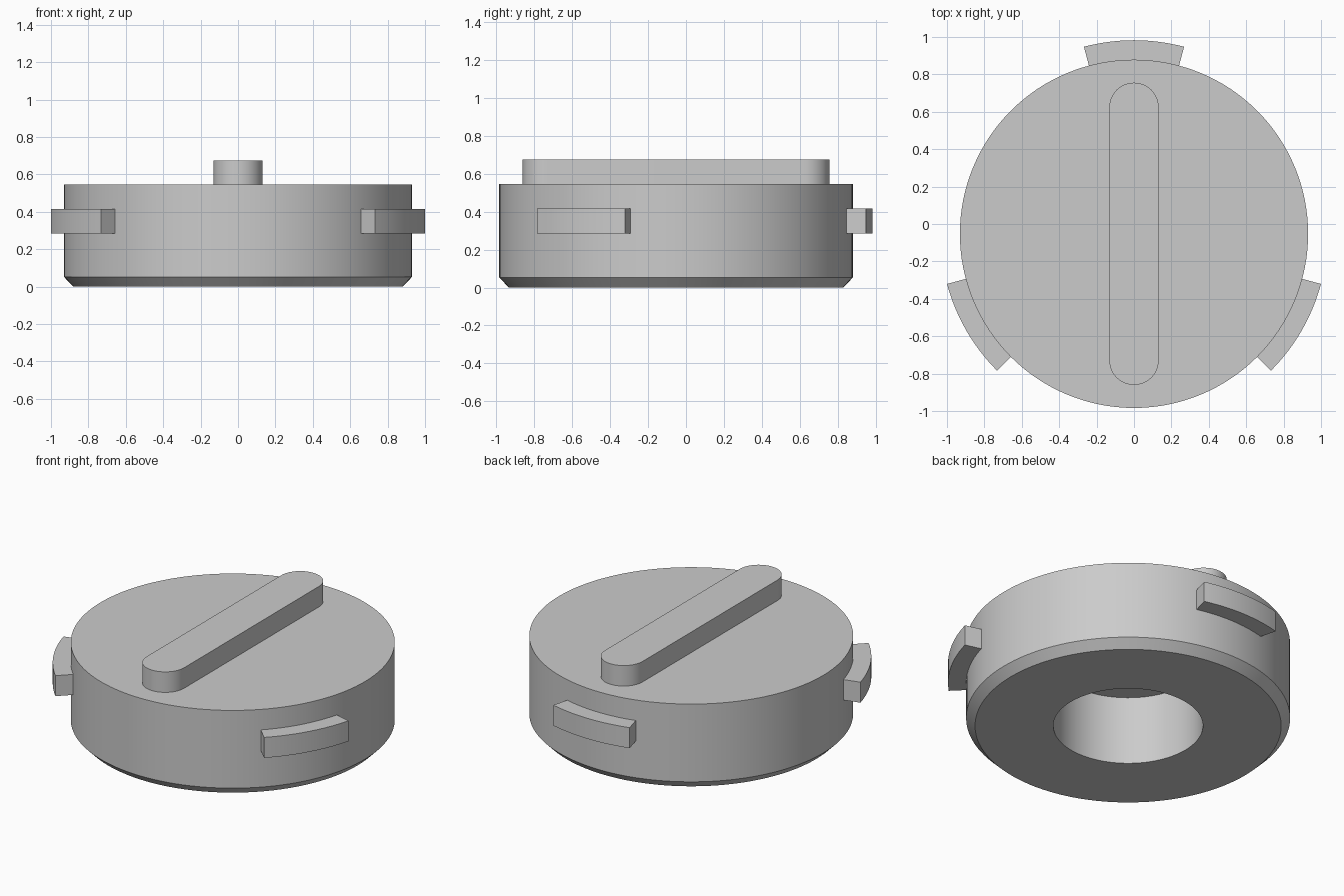
import bpy, bmesh
from math import sin, cos, pi, radians
from mathutils import Matrix

if "Cube" in bpy.data.objects:
    bpy.data.objects.remove(bpy.data.objects["Cube"])

CENTRE_Y = -0.0525
SEGMENTS = 128

grey = bpy.data.materials.new("plain grey")
grey.use_nodes = True
grey.diffuse_color = (0.6, 0.6, 0.6, 1)
grey.node_tree.nodes["Principled BSDF"].inputs["Base Color"].default_value = (0.6, 0.6, 0.6, 1)


def finish(bm, name):
    """Turn a bmesh into a smooth-shaded object with sharp edges kept."""
    bmesh.ops.recalc_face_normals(bm, faces=bm.faces)
    mesh = bpy.data.meshes.new(name)
    bm.to_mesh(mesh)
    bm.free()
    mesh.materials.append(grey)
    obj = bpy.data.objects.new(name, mesh)
    bpy.context.collection.objects.link(obj)
    obj.location.y = CENTRE_Y
    bpy.ops.object.select_all(action="DESELECT")
    obj.select_set(True)
    bpy.context.view_layer.objects.active = obj
    bpy.ops.object.shade_smooth_by_angle(angle=radians(30))
    return obj


def extrude_outline(outline, z0, z1, name):
    """Raise a closed flat outline from z0 to z1."""
    bm = bmesh.new()
    face = bm.faces.new([bm.verts.new((x, y, z0)) for x, y in outline])
    top = bmesh.ops.extrude_face_region(bm, geom=[face], use_keep_orig=True)
    verts = [g for g in top["geom"] if isinstance(g, bmesh.types.BMVert)]
    bmesh.ops.translate(bm, vec=(0, 0, z1 - z0), verts=verts)
    return finish(bm, name)


def arc(radius, start, end, steps, cy=0):
    angles = [start + (end - start) * i / steps for i in range(steps + 1)]
    return [(radius * cos(a), cy + radius * sin(a)) for a in angles]


# Round body: chamfered foot, flat top and a blind hole underneath
profile = [(0, 0.435), (0.43, 0.435), (0.43, 0), (0.88, 0),
           (0.931, 0.052), (0.931, 0.545), (0, 0.545)]
bm = bmesh.new()
rings = []
for r, z in profile:
    if r == 0:
        rings.append([bm.verts.new((0, 0, z))] * SEGMENTS)
    else:
        rings.append([bm.verts.new((x, y, z))
                      for x, y in arc(r, 0, 2 * pi, SEGMENTS)[:-1]])
for low, high in zip(rings, rings[1:]):
    for i in range(SEGMENTS):
        j = (i + 1) % SEGMENTS
        corners = dict.fromkeys([low[i], low[j], high[j], high[i]])
        bm.faces.new(list(corners))
finish(bm, "body")

# Rounded grip bar across the top
half_width, half_length = 0.132, 0.808
offset = half_length - half_width
grip = arc(half_width, 0, pi, 24, offset) + arc(half_width, pi, 2 * pi, 24, -offset)
extrude_outline(grip, 0.535, 0.675, "grip_bar")

# Three curved locking tabs spaced evenly around the side
for name, middle in (("back_tab", 90), ("right_tab", 210), ("left_tab", 330)):
    a, b = radians(middle - 15), radians(middle + 15)
    tab = arc(1.035, a, b, 16) + arc(0.91, b, a, 16)
    extrude_outline(tab, 0.285, 0.415, name)
